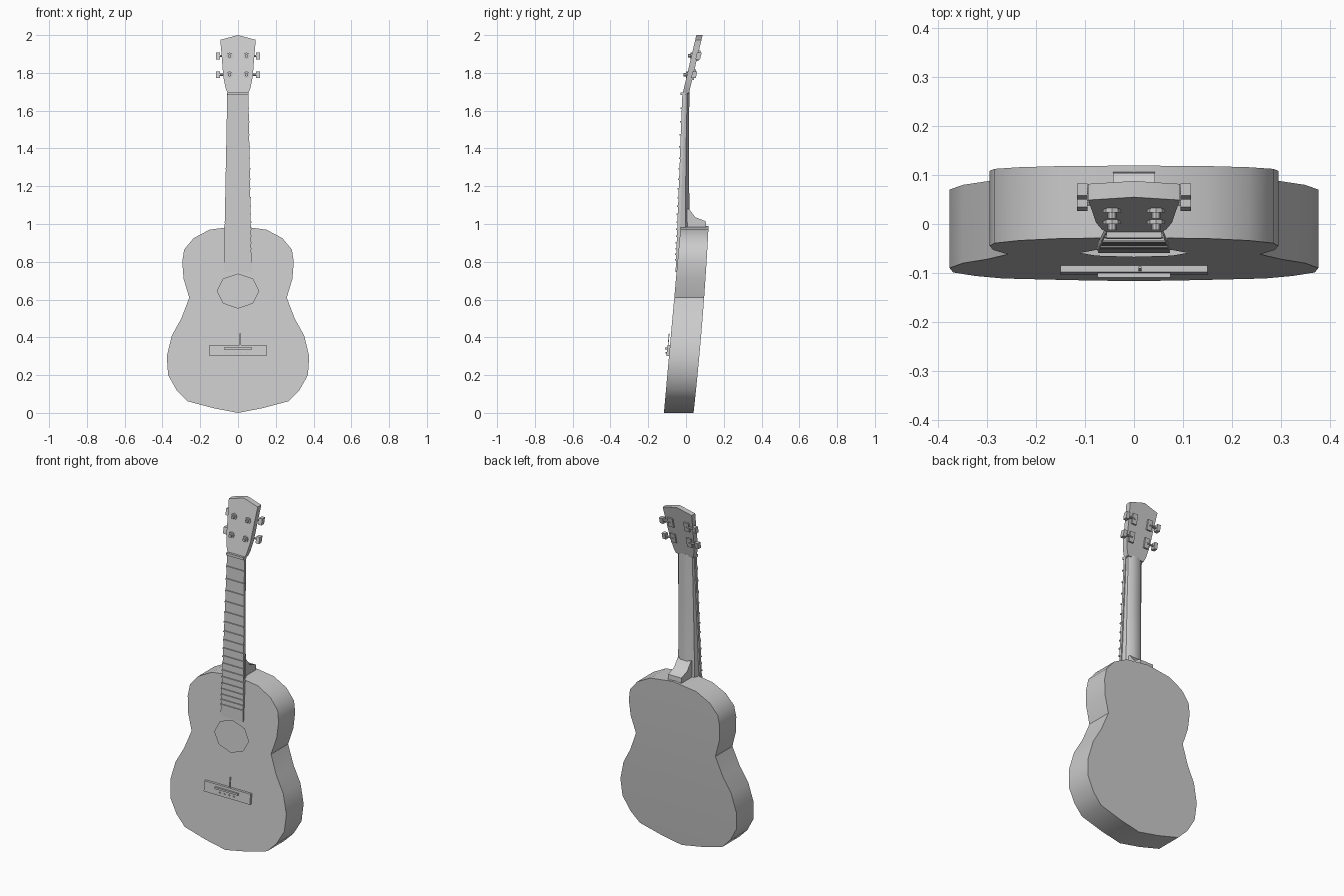
import bpy, bmesh, math

cube = bpy.data.objects.get("Cube")
if cube:
    bpy.data.objects.remove(cube, do_unlink=True)

grey = bpy.data.materials.new("pale grey")
grey.use_nodes = True
grey.diffuse_color = (0.6, 0.6, 0.6, 1)
grey.node_tree.nodes["Principled BSDF"].inputs["Base Color"].default_value = (0.6, 0.6, 0.6, 1)


def finish(name, bm, angle=35):
    bmesh.ops.recalc_face_normals(bm, faces=bm.faces)
    mesh = bpy.data.meshes.new(name)
    bm.to_mesh(mesh)
    bm.free()
    mesh.materials.append(grey)
    ob = bpy.data.objects.new(name, mesh)
    bpy.context.collection.objects.link(ob)
    bpy.ops.object.select_all(action="DESELECT")
    ob.select_set(True)
    bpy.context.view_layer.objects.active = ob
    bpy.ops.object.shade_smooth_by_angle(angle=math.radians(angle))
    return ob


def loft(name, rings):
    """Closed solid through rings with equal point counts."""
    bm = bmesh.new()
    rows = [[bm.verts.new(p) for p in ring] for ring in rings]
    n = len(rows[0])
    for a, b in zip(rows, rows[1:]):
        for i in range(n):
            j = (i + 1) % n
            bm.faces.new((a[i], a[j], b[j], b[i]))
    bm.faces.new(rows[0])
    bm.faces.new(rows[-1])
    return finish(name, bm)


def prism(name, outline, front, back):
    """Front outline in x and z, between two depths given as functions of z."""
    return loft(name, [[(x, f(z), z) for x, z in outline] for f in (front, back)])


def mirrored(half):
    """Complete a half outline listed from top to bottom."""
    return half + [(-x, z) for x, z in reversed(half) if x > 0]


def bar(name, w, z0, z1, front, back, x=0):
    return prism(name, [(x - w, z0), (x + w, z0), (x + w, z1), (x - w, z1)], front, back)


def rod(name, centre, radius, length, axis, sides=8):
    """Cylinder along x or y, starting at centre."""
    x, y, z = centre
    rings = []
    for d in (0, length):
        ring = []
        for i in range(sides):
            t = 2 * math.pi * i / sides
            u, v = radius * math.cos(t), radius * math.sin(t)
            ring.append((x + d, y + u, z + v) if axis == "x" else (x + u, y + d, z + v))
        rings.append(ring)
    return loft(name, rings)


def top_y(z):
    return -0.117 + 0.09 * z


def back_y(z):
    return 0.04 + 0.11 * z - 0.03 * z * z


def board_y(z):
    return -0.055 + 0.038 * (z - 0.75)


def head_y(z):
    return -0.018 + 0.235 * (z - 1.69)


def behind(f, d):
    return lambda z: f(z) + d


# Hollow body: side walls, back in strips, soundboard with an open hole
half = [(0, 0.99), (0.15, 0.97), (0.235, 0.925), (0.285, 0.865), (0.295, 0.8),
        (0.288, 0.71), (0.258, 0.61), (0.3, 0.5), (0.35, 0.41), (0.377, 0.3),
        (0.37, 0.2), (0.325, 0.12), (0.268, 0.062), (0.13, 0.025), (0, 0.0)]
outline = mirrored(half)
bm = bmesh.new()
front = [bm.verts.new((x, top_y(z), z)) for x, z in outline]
back = [bm.verts.new((x, back_y(z), z)) for x, z in outline]
n = len(outline)
for i in range(n):
    j = (i + 1) % n
    bm.faces.new((front[i], front[j], back[j], back[i]))
last = len(half) - 1
for i in range(last):
    strip = [back[i], back[i + 1], back[(n - i - 1) % n], back[(n - i) % n]]
    bm.faces.new(list(dict.fromkeys(strip)))
hole = []
for k in range(8):
    t = math.pi * k / 4
    z = 0.645 + 0.09 * math.sin(t)
    hole.append(bm.verts.new((0.11 * math.cos(t), top_y(z), z)))
edges = [bm.edges.new((hole[k], hole[(k + 1) % 8])) for k in range(8)]
edges += [bm.edges.get((front[i], front[(i + 1) % n])) for i in range(n)]
bmesh.ops.triangle_fill(bm, edges=edges, use_beauty=True, normal=(0, -1, 0))
finish("body", bm)

# Neck with a rounded back
rings = []
for z, w, b in ((0.97, 0.064, 0.024), (1.08, 0.062, 0.018), (1.4, 0.057, 0.015), (1.7, 0.053, 0.018)):
    f = board_y(z) + 0.008
    m = f + (b - f) * 0.6
    rings.append([(-w, f, z), (w, f, z), (w * 0.85, m, z), (w * 0.4, b, z),
                  (-w * 0.4, b, z), (-w * 0.85, m, z)])
loft("neck", rings)

# Heel joining the neck to the body
profile = [(-0.03, 0.96), (0.108, 0.96), (0.104, 1.015), (0.05, 1.035), (0.015, 1.08), (-0.03, 1.08)]
loft("heel", [[(x, y, z) for y, z in profile] for x in (-0.043, 0.043)])

# Fretboard, its lower end resting on the soundboard
prism("fretboard", [(-0.075, 0.745), (0.072, 0.745), (0.055, 1.69), (-0.057, 1.69)],
      board_y, behind(board_y, 0.015))
bar("fretboard_foot", 0.068, 0.75, 0.98, behind(board_y, 0.01), behind(top_y, 0.005))

# Frets and nut
for i in range(1, 19):
    z = 0.33 + 1.36 * 2 ** (-i / 12)
    w = 0.075 - 0.018 * (z - 0.745)
    bar("fret", w, z - 0.004, z + 0.004, behind(board_y, -0.006), behind(board_y, 0.004))
bar("nut", 0.056, 1.682, 1.697, behind(board_y, -0.01), behind(board_y, 0.02))

# Headstock leaning back, with a pointed top
head = mirrored([(0, 2.0), (0.094, 1.975), (0.085, 1.87), (0.078, 1.78), (0.066, 1.72), (0.054, 1.69)])
prism("headstock", head, head_y, behind(head_y, 0.033))

# Tuners: post, backing plate, shaft and button
for side in (-1, 1):
    for z in (1.79, 1.89):
        y = head_y(z)
        rod("tuner_post", (side * 0.045, y - 0.018, z), 0.009, 0.03, "y")
        rod("tuner_collar", (side * 0.045, y - 0.005, z), 0.018, 0.01, "y")
        bar("tuner_plate", 0.016, z - 0.028, z + 0.028, behind(head_y, 0.03),
            behind(head_y, 0.042), side * 0.052)
        rod("tuner_shaft", (side * 0.05, y + 0.038, z), 0.006, side * 0.052, "x")
        bar("tuner_button", 0.011, z - 0.018, z + 0.018, behind(head_y, 0.025),
            behind(head_y, 0.05), side * 0.106)

# Bridge with saddle and string pins
bar("bridge", 0.15, 0.3, 0.36, behind(top_y, -0.014), behind(top_y, 0.004))
bar("saddle", 0.075, 0.336, 0.346, behind(top_y, -0.024), behind(top_y, -0.01))
for k in range(4):
    rod("bridge_pin", (-0.045 + 0.03 * k, top_y(0.318) - 0.02, 0.318), 0.005, 0.015, "y", 6)
bar("string_end", 0.003, 0.35, 0.42, behind(top_y, -0.012), behind(top_y, -0.008), 0.012)
